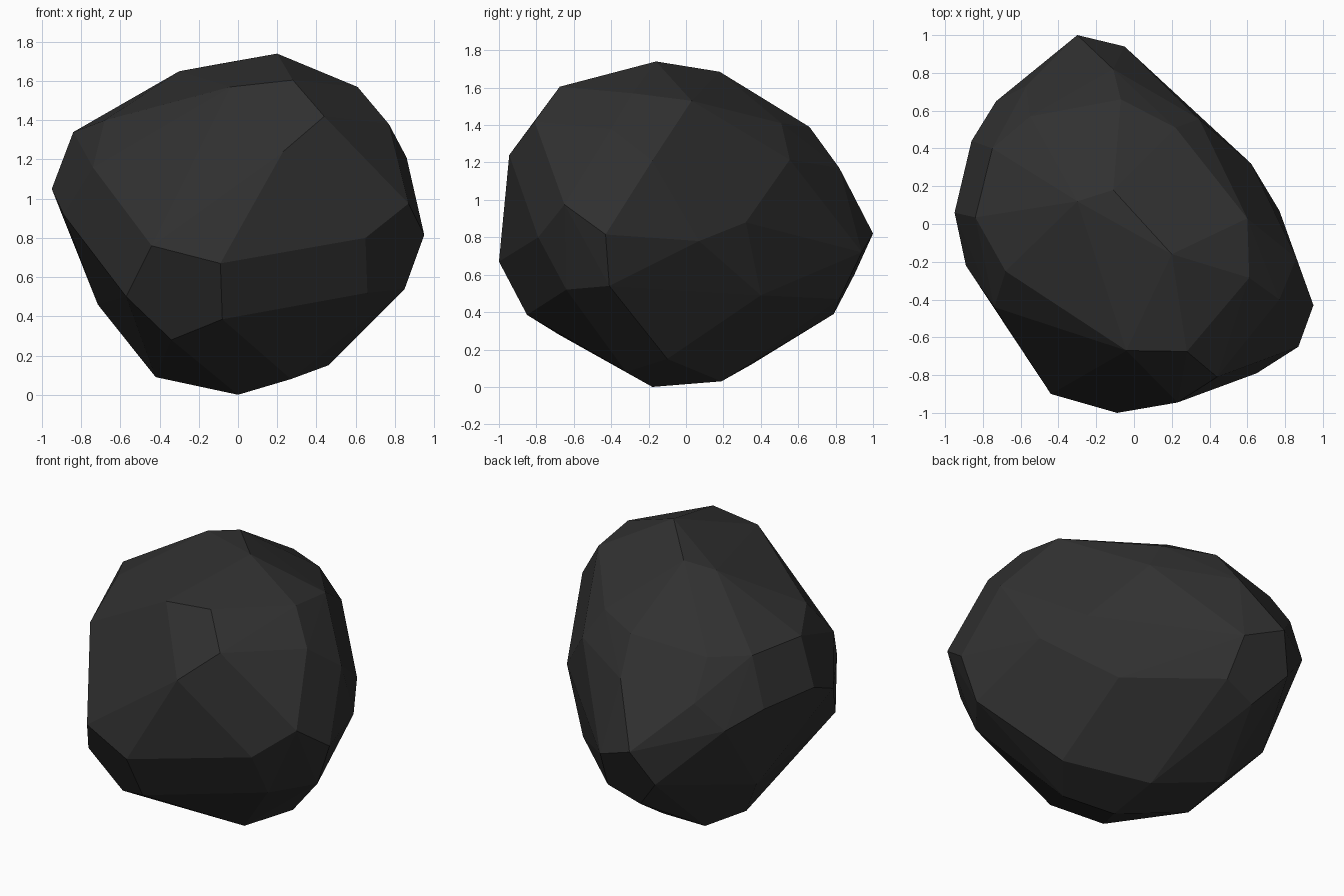
import bpy, bmesh, math

# Corner points of the faceted boulder, listed from the crown down to the base
CORNERS = [
    # crown
    (.20, -.16, 1.74), (-.11, .18, 1.685), (-.30, .12, 1.65), (.61, -.285, 1.57),
    (.60, .03, 1.53), (-.04, -.67, 1.57), (.28, -.675, 1.605), (.44, -.81, 1.42),
    (.22, .51, 1.41), (-.07, .66, 1.39), (-.68, -.25, 1.40), (-.84, .035, 1.34),
    (-.75, .40, 1.33), (.77, -.40, 1.38), (-.55, .57, 1.33),
    # girdle
    (.23, -.945, 1.24), (.86, -.18, 1.21), (.345, .555, 1.215), (-.11, .82, 1.17),
    (-.57, .73, 1.10), (-.74, -.44, 1.16), (-.95, .06, 1.05), (-.86, .44, 1.03),
    (-.73, .65, .935), (-.89, -.22, .92), (.87, -.65, .975), (.62, .32, .88),
    (-.30, 1.0, .82), (.95, -.43, .815), (.65, -.79, .80), (.77, .07, .78),
    (-.44, -.90, .76), (-.05, .94, .72), (-.09, -1.0, .67),
    # underside
    (-.41, .90, .60), (.85, -.41, .54), (.66, -.64, .52), (-.715, .31, .46),
    (-.57, -.70, .50), (.45, .40, .49), (-.02, .82, .47), (-.23, .79, .39),
    (-.08, -.85, .385), (-.34, -.68, .28), (.46, -.10, .15), (.27, -.32, .08),
    (-.38, .35, .12), (-.42, -.01, .09), (.03, .19, .03), (0, -.18, 0),
]

# Wrap the corners in a convex shell and merge nearly flat triangles into facets
bm = bmesh.new()
for co in CORNERS:
    bm.verts.new(co)
bmesh.ops.convex_hull(bm, input=bm.verts[:])
loose = [v for v in bm.verts if not v.link_faces]
bmesh.ops.delete(bm, geom=loose, context='VERTS')
bmesh.ops.dissolve_limit(bm, angle_limit=math.radians(1.5),
                         verts=bm.verts[:], edges=bm.edges[:])
bmesh.ops.recalc_face_normals(bm, faces=bm.faces[:])
mesh = bpy.data.meshes.new("boulder")
bm.to_mesh(mesh)
bm.free()
boulder = bpy.data.objects.new("boulder", mesh)
bpy.context.collection.objects.link(boulder)

# Dark stone
stone = bpy.data.materials.new("dark_stone")
stone.diffuse_color = (.03, .03, .03, 1)
mesh.materials.append(stone)
